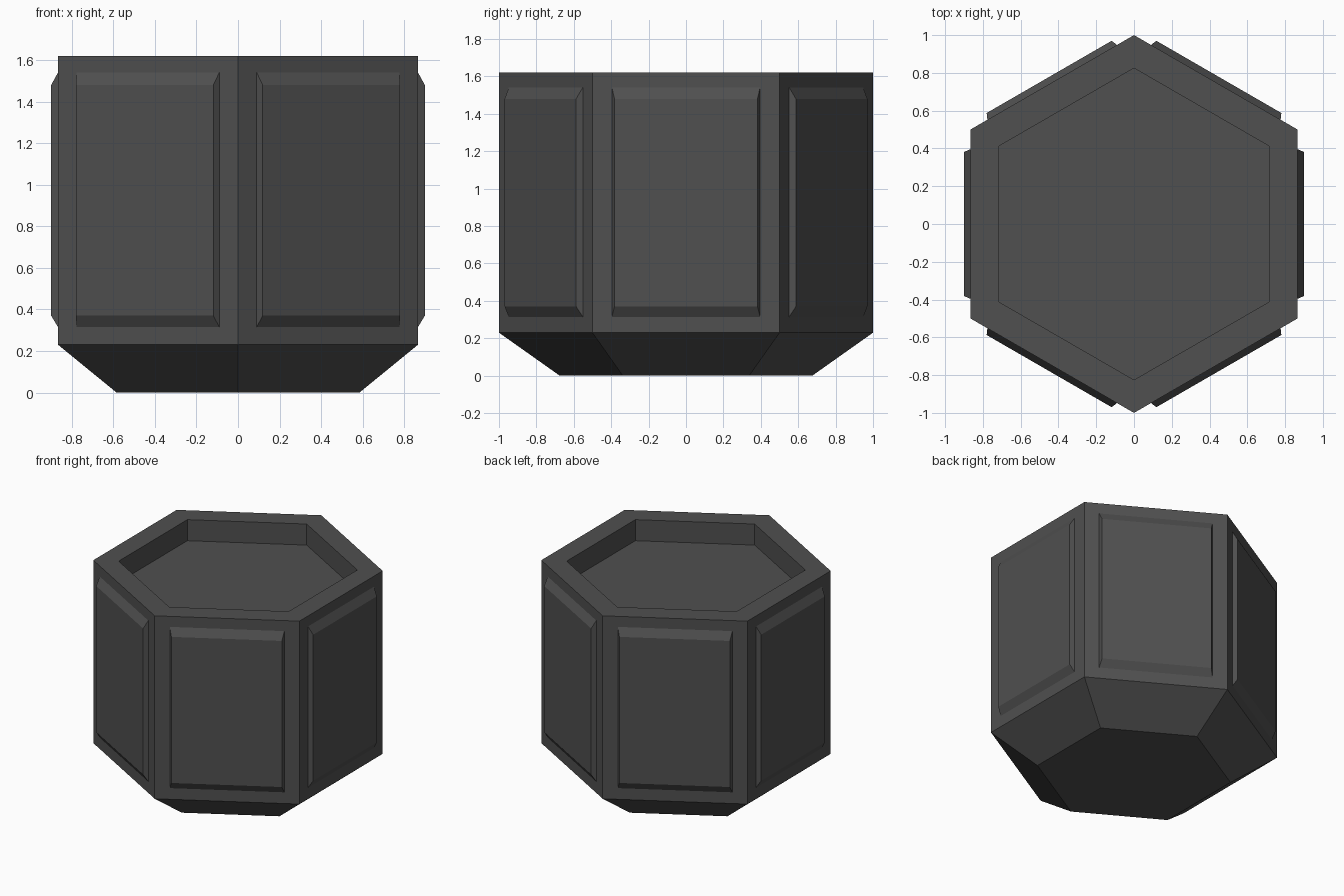
import bpy, bmesh
from math import cos, sin, pi
from mathutils import Matrix

cube = bpy.data.objects.get("Cube")
if cube:
    bpy.data.objects.remove(cube, do_unlink=True)

grey = bpy.data.materials.new("dark_grey")
grey.use_nodes = True
colour = (0.08, 0.08, 0.08, 1)
grey.diffuse_color = colour
grey.node_tree.nodes["Principled BSDF"].inputs["Base Color"].default_value = colour


def loft(name, rings, cap_start=True):
    """Skin a stack of equal-sized point rings and close its ends."""
    bm = bmesh.new()
    loops = [[bm.verts.new(p) for p in ring] for ring in rings]
    for low, high in zip(loops, loops[1:]):
        n = len(low)
        for i in range(n):
            j = (i + 1) % n
            bm.faces.new((low[i], low[j], high[j], high[i]))
    bm.faces.new(loops[-1])
    if cap_start:
        bm.faces.new(loops[0][::-1])
    mesh = bpy.data.meshes.new(name)
    bm.to_mesh(mesh)
    bm.free()
    mesh.materials.append(grey)
    obj = bpy.data.objects.new(name, mesh)
    bpy.context.collection.objects.link(obj)
    return obj


def hexagon(radius, z):
    return [(radius * cos(pi / 6 + i * pi / 3), radius * sin(pi / 6 + i * pi / 3), z)
            for i in range(6)]


def panel_ring(x, half_width, bottom, top):
    return [(x, -half_width, bottom), (x, half_width, bottom),
            (x, half_width, top), (x, -half_width, top)]


# Hexagonal body: tapered foot, straight walls, flat rim and sunken top
profile = [(0.675, 0), (1, 0.23), (1, 1.62), (0.825, 1.62), (0.825, 1.46)]
loft("hexagonal_body", [hexagon(r, z) for r, z in profile])

# Raised bevelled panel on each wall
wall = cos(pi / 6)
for k in range(6):
    panel = loft(f"side_panel_{k + 1}",
                 [panel_ring(wall, 0.396, 0.315, 1.54),
                  panel_ring(wall + 0.033, 0.382, 0.37, 1.48)], cap_start=False)
    panel.data.transform(Matrix.Rotation(k * pi / 3, 4, 'Z'))
